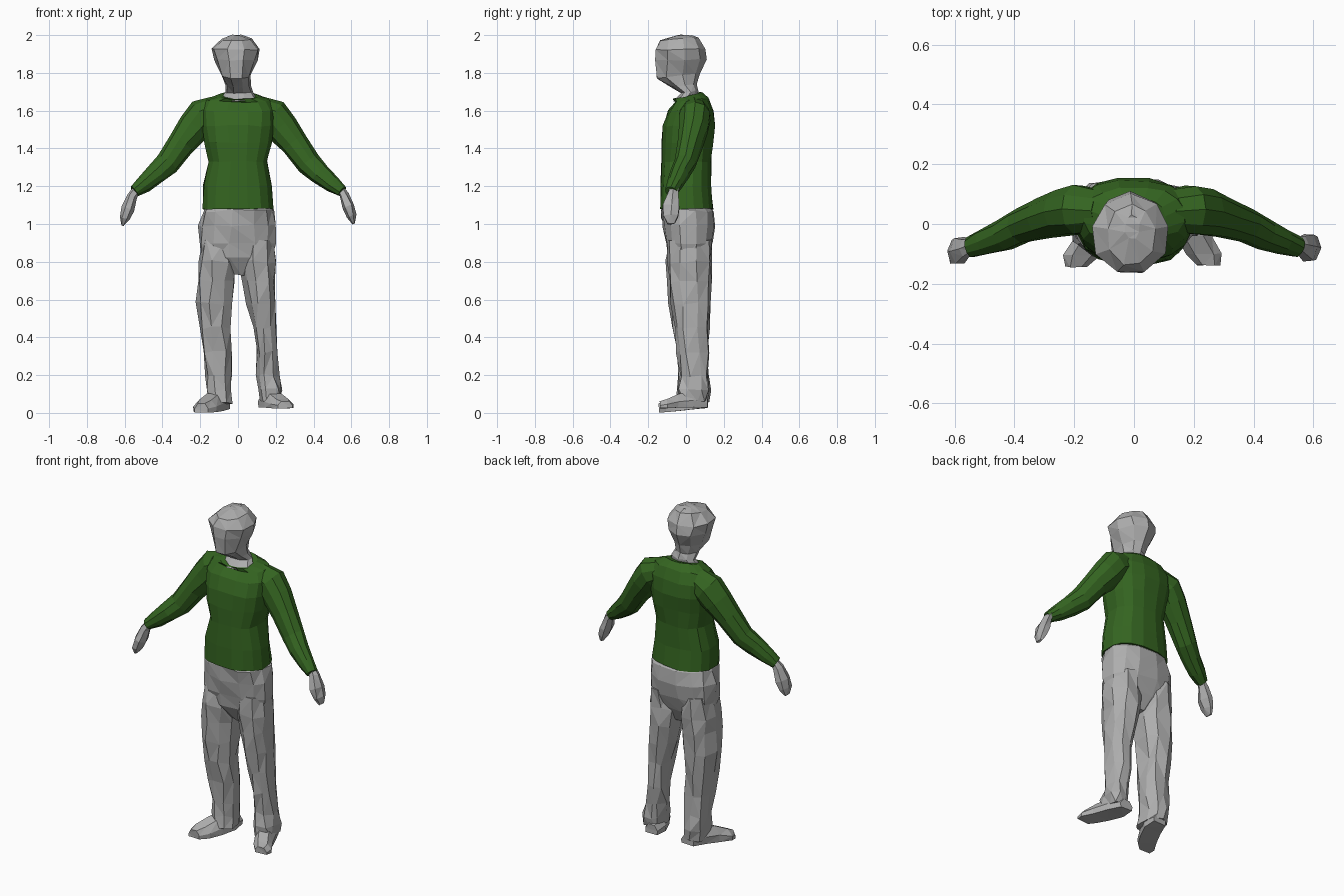
import bpy, bmesh, math, random
from mathutils import Vector

random.seed(4)


def material(name, rgb):
    m = bpy.data.materials.new(name)
    m.diffuse_color = (*rgb, 1)
    return m


GREY = material("light grey", (0.42, 0.42, 0.42))
GREEN = material("sweater green", (0.035, 0.13, 0.015))


def skin(name, rings, mat, jitter=0.0, tri=False):
    """Bridge rings of points into a closed flat-shaded body."""
    bm = bmesh.new()
    loops = [[bm.verts.new(p + Vector([random.uniform(-jitter, jitter) for _ in range(3)]))
              for p in ring] for ring in rings]
    n = len(loops[0])
    for a, b in zip(loops, loops[1:]):
        for i in range(n):
            j = (i + 1) % n
            bm.faces.new((a[i], a[j], b[j], b[i]))
    bm.faces.new(loops[0][::-1])
    bm.faces.new(loops[-1])
    bmesh.ops.recalc_face_normals(bm, faces=bm.faces)
    if tri:
        bmesh.ops.triangulate(bm, faces=bm.faces, quad_method='SHORT_EDGE')
    me = bpy.data.meshes.new(name)
    bm.to_mesh(me)
    bm.free()
    me.materials.append(mat)
    ob = bpy.data.objects.new(name, me)
    bpy.context.collection.objects.link(ob)
    return ob


def stack(name, rows, mat, n=12, power=1.0, jitter=0.0, tri=False, shift=0.5):
    """Horizontal sections: z, x min, x max, y min, y max, slope along y."""
    rings = []
    for z, x0, x1, y0, y1, *slope in rows:
        ring = []
        for i in range(n):
            a = 2 * math.pi * (i + shift) / n
            c, s = math.cos(a), math.sin(a)
            c = math.copysign(abs(c) ** power, c)
            s = math.copysign(abs(s) ** power, s)
            x, y = (x0 + x1) / 2 + c * (x1 - x0) / 2, (y0 + y1) / 2 + s * (y1 - y0) / 2
            ring.append(Vector((x, y, z + (slope[0] * s * (y1 - y0) / 2 if slope else 0))))
        rings.append(ring)
    return skin(name, rings, mat, jitter, tri)


def tube(name, path, mat, side, n=10, jitter=0.0, tri=False):
    """Sections square to a path: x, y, z, radius in the xz plane, radius in depth."""
    pts = [Vector((side * p[0], p[1], p[2])) for p in path]
    rings = []
    for k, p in enumerate(path):
        t = (pts[min(k + 1, len(pts) - 1)] - pts[max(k - 1, 0)]).normalized()
        u = t.cross(Vector((0, 1, 0))).normalized()
        v = t.cross(u)
        rings.append([pts[k] + u * p[3] * math.cos(2 * math.pi * i / n)
                      + v * p[4] * math.sin(2 * math.pi * i / n) for i in range(n)])
    return skin(name, rings, mat, jitter, tri)


# Head with flat face, jaw and neck
stack("head", [
    (1.665, -0.09, 0.10, -0.07, 0.06, 0.25),
    (1.70, -0.07, 0.08, -0.03, 0.065, 0.1),
    (1.735, -0.065, 0.065, -0.085, 0.055, 0.1),
    (1.785, -0.09, 0.07, -0.16, 0.075, 0.1),
    (1.87, -0.125, 0.105, -0.17, 0.11),
    (1.925, -0.145, 0.12, -0.17, 0.10),
    (1.98, -0.09, 0.07, -0.14, 0.065, 0.1),
    (2.00, -0.03, 0.02, -0.05, 0.03)], GREY, n=9, jitter=0.004, tri=True, shift=0.25)

# Sweater body
stack("sweater_body", [
    (1.08, -0.19, 0.19, -0.14, 0.145),
    (1.20, -0.185, 0.18, -0.135, 0.135),
    (1.33, -0.155, 0.158, -0.13, 0.135),
    (1.43, -0.18, 0.18, -0.13, 0.145),
    (1.52, -0.195, 0.195, -0.122, 0.153),
    (1.60, -0.20, 0.20, -0.095, 0.145),
    (1.655, -0.17, 0.17, -0.06, 0.12, 0.1),
    (1.68, -0.10, 0.11, -0.07, 0.085, 0.25)], GREEN, n=16, power=0.8, jitter=0.004)

# Sleeves and hands
for side, label in ((-1, "left"), (1, "right")):
    tube(label + "_sleeve", [
        (0.11, 0.045, 1.605, 0.075, 0.07),
        (0.185, 0.048, 1.57, 0.095, 0.085),
        (0.235, 0.04, 1.51, 0.088, 0.08),
        (0.30, 0.02, 1.425, 0.074, 0.07),
        (0.375, -0.005, 1.32, 0.066, 0.06),
        (0.435, -0.035, 1.265, 0.058, 0.054),
        (0.50, -0.06, 1.21, 0.047, 0.045),
        (0.55, -0.078, 1.172, 0.03, 0.034)], GREEN, side, jitter=0.003)
    hand = tube(label + "_hand", [
        (0.535, -0.072, 1.185, 0.02, 0.022),
        (0.56, -0.08, 1.145, 0.026, 0.032),
        (0.583, -0.09, 1.08, 0.034, 0.052),
        (0.60, -0.092, 1.03, 0.026, 0.045),
        (0.612, -0.09, 0.99, 0.008, 0.022)], GREY, side, n=6, jitter=0.003, tri=True)
    if side > 0:
        hand.location = (0, 0.012, 0.012)

# Trouser hips, tapering into the crotch
stack("trouser_hips", [
    (1.10, -0.17, 0.17, -0.12, 0.125),
    (1.07, -0.188, 0.188, -0.132, 0.145),
    (0.99, -0.205, 0.20, -0.125, 0.16),
    (0.90, -0.207, 0.198, -0.11, 0.145),
    (0.82, -0.19, 0.18, -0.09, 0.115),
    (0.73, -0.06, 0.06, -0.04, 0.06)], GREY, n=13, power=0.8, jitter=0.008, tri=True)

# Trouser legs: each row is z, x min, x max, y min, y max
stack("left_trouser_leg", [
    (0.92, -0.195, -0.03, -0.09, 0.13),
    (0.80, -0.212, -0.008, -0.105, 0.132),
    (0.70, -0.215, -0.022, -0.098, 0.132),
    (0.58, -0.217, -0.035, -0.09, 0.125),
    (0.45, -0.20, -0.045, -0.08, 0.12),
    (0.32, -0.185, -0.038, -0.055, 0.122),
    (0.20, -0.175, -0.032, -0.045, 0.125),
    (0.12, -0.17, -0.035, -0.05, 0.125),
    (0.05, -0.16, -0.035, -0.06, 0.115)], GREY, n=9, power=0.85, jitter=0.010, tri=True)
stack("right_trouser_leg", [
    (0.92, 0.03, 0.188, -0.09, 0.13),
    (0.80, 0.008, 0.20, -0.10, 0.132),
    (0.70, 0.025, 0.20, -0.092, 0.132),
    (0.58, 0.052, 0.20, -0.082, 0.125),
    (0.45, 0.085, 0.20, -0.065, 0.12),
    (0.32, 0.095, 0.205, -0.045, 0.122),
    (0.20, 0.102, 0.215, -0.035, 0.125),
    (0.12, 0.105, 0.235, -0.045, 0.125),
    (0.06, 0.115, 0.23, -0.05, 0.115)], GREY, n=9, power=0.85, jitter=0.010, tri=True)


# Shoes turned outwards: rows are heel-to-toe centre x, y, half width, top height
def shoe(name, rows, sole, drop):
    rings = []
    for x, y, w, top in rows:
        base = sole - drop * (0.12 - y) / 0.26
        prof = ((-1, 0), (1, 0), (1.05, 0.45), (0.55, 1), (-0.55, 1), (-1.05, 0.45))
        rings.append([Vector((x + w * a, y, base + (top - base) * h)) for a, h in prof])
    skin(name, rings, GREY, 0.002, True)


shoe("left_shoe", [(-0.09, 0.115, 0.04, 0.08), (-0.10, 0.04, 0.058, 0.11),
                   (-0.135, -0.04, 0.058, 0.10), (-0.175, -0.105, 0.058, 0.068),
                   (-0.195, -0.143, 0.035, 0.05)], 0.028, 0.026)
shoe("right_shoe", [(0.15, 0.115, 0.04, 0.085), (0.165, 0.04, 0.058, 0.11),
                    (0.20, -0.04, 0.058, 0.10), (0.235, -0.10, 0.057, 0.075),
                    (0.25, -0.138, 0.036, 0.06)], 0.03, 0.006)
